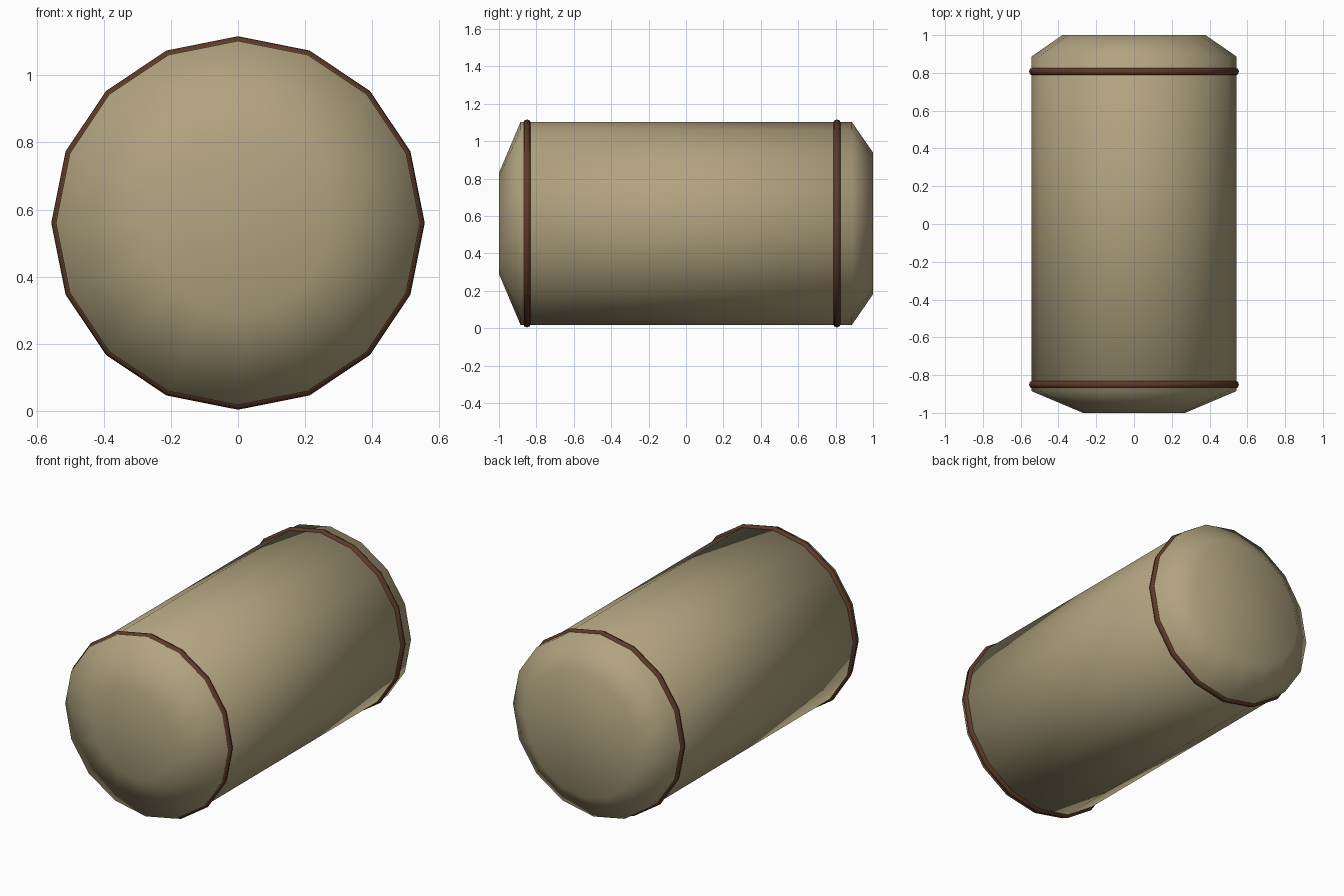
import bpy, math

if "Cube" in bpy.data.objects:
    bpy.data.objects.remove(bpy.data.objects["Cube"])

CENTRE_Z = 0.56
SIDES = 16


def material(name, rgb):
    m = bpy.data.materials.new(name)
    m.diffuse_color = (*rgb, 1.0)
    m.use_nodes = True
    m.node_tree.nodes["Principled BSDF"].inputs["Base Color"].default_value = m.diffuse_color
    return m


tan = material("tan hide", (0.445, 0.37, 0.216))
brown = material("brown strap", (0.11, 0.042, 0.021))


def lathe(name, profile, mat, closed_loop):
    """Spin (radius, y) points about the lengthwise y axis."""
    verts, faces = [], []
    n = len(profile)
    for r, y in profile:
        for i in range(SIDES):
            a = 2 * math.pi * i / SIDES
            verts.append((r * math.cos(a), y, CENTRE_Z + r * math.sin(a)))
    for k in range(n if closed_loop else n - 1):
        a, b = k * SIDES, (k + 1) % n * SIDES
        for i in range(SIDES):
            j = (i + 1) % SIDES
            faces.append((a + i, b + i, b + j, a + j))
    if not closed_loop:
        faces.append(tuple(range(SIDES)))
        faces.append(tuple(reversed(range((n - 1) * SIDES, n * SIDES))))
    mesh = bpy.data.meshes.new(name)
    mesh.from_pydata(verts, [], faces)
    mesh.materials.append(mat)
    mesh.polygons.foreach_set("use_smooth", [True] * len(mesh.polygons))
    mesh.update()
    obj = bpy.data.objects.new(name, mesh)
    bpy.context.collection.objects.link(obj)
    return obj


# Padded roll: steeper taper at the front, wider flat end at the back
lathe("roll_body", [(0.27, -1.0), (0.542, -0.885), (0.542, 0.887), (0.379, 1.0)],
      tan, False)

# Thin round straps near each end
for name, y in (("front_strap", -0.85), ("back_strap", 0.807)):
    ring = [(0.535 + 0.021 * math.cos(t * math.pi / 4), y + 0.021 * math.sin(t * math.pi / 4))
            for t in range(8)]
    lathe(name, ring, brown, True)

# Make all normals point outwards
import bmesh
for obj in bpy.context.collection.objects:
    bm = bmesh.new()
    bm.from_mesh(obj.data)
    bmesh.ops.recalc_face_normals(bm, faces=bm.faces)
    bm.to_mesh(obj.data)
    bm.free()
